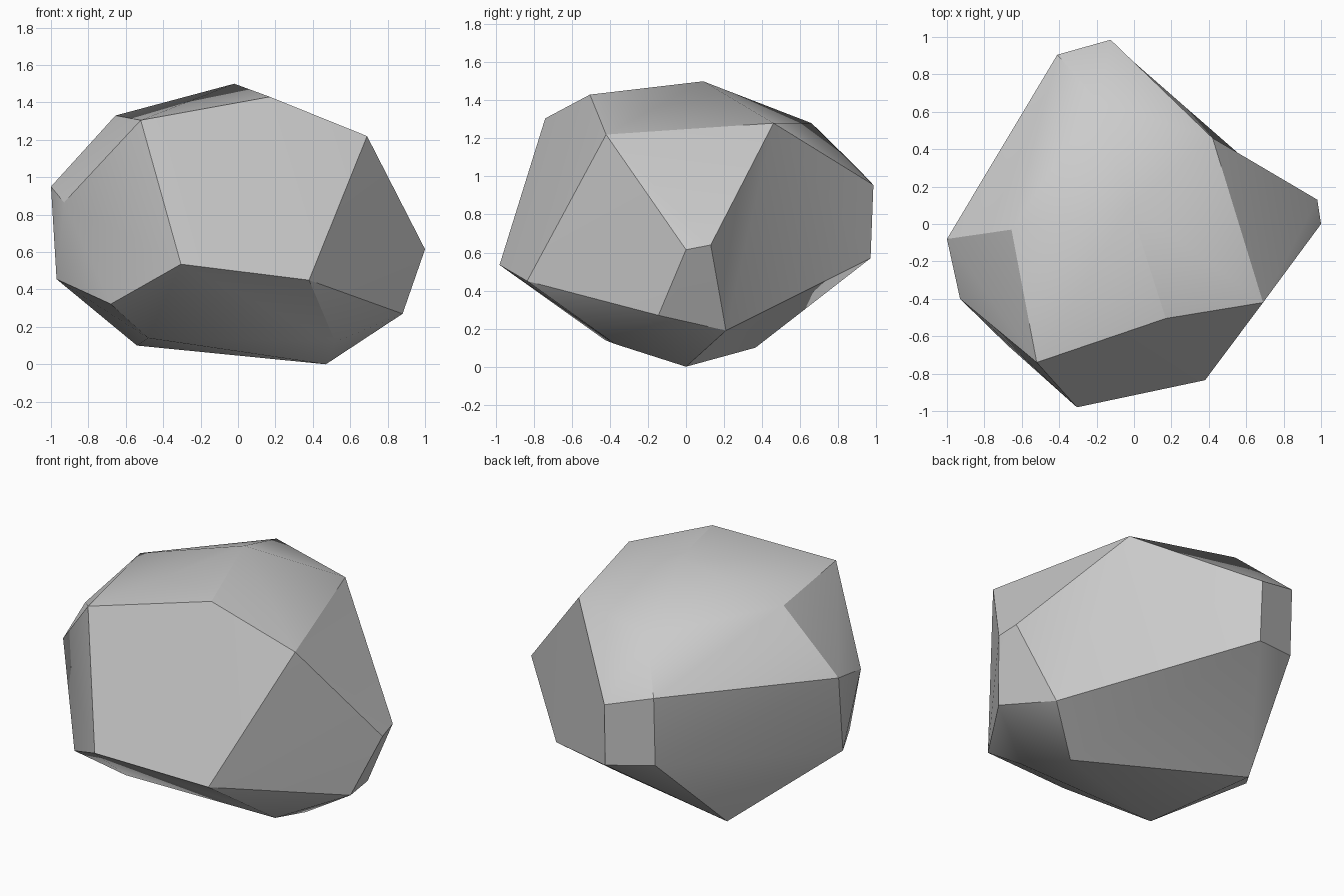
import bpy, bmesh
from math import radians

if "Cube" in bpy.data.objects:
    bpy.data.objects.remove(bpy.data.objects["Cube"])

# Corner points of the boulder, grouped by height
crown = [(-0.02, 0.09, 1.50), (0.17, -0.505, 1.43), (-0.52, -0.74, 1.305),
         (-0.655, -0.03, 1.33), (0.69, -0.42, 1.22), (-0.195, 0.66, 1.28)]
waist = [(-1.0, -0.08, 0.95), (-0.93, -0.40, 0.865), (-0.97, -0.165, 0.455),
         (-0.305, -0.98, 0.535), (0.38, -0.835, 0.45), (1.0, 0.0, 0.615),
         (-0.41, 0.905, 1.04), (-0.41, 0.89, 0.615)]
base = [(-0.68, -0.645, 0.322), (0.88, -0.145, 0.27), (0.52, -0.375, 0.12),
        (0.47, 0.0, 0.0), (-0.54, 0.365, 0.10), (-0.48, -0.426, 0.14)]
# Rim of the slightly hollow facet at the back right
hollow = [(0.42, 0.46, 1.28), (0.98, 0.13, 0.64), (0.75, 0.21, 0.19),
          (-0.12, 0.97, 0.57), (-0.125, 0.985, 0.955)]

bm = bmesh.new()
for p in crown + waist + base:
    bm.verts.new(p)
rim = [bm.verts.new(p) for p in hollow]

# Wrap the points in faceted rock faces
bmesh.ops.convex_hull(bm, input=bm.verts[:])

# Fold the back right facet inwards
bmesh.ops.delete(bm, geom=[f for f in bm.faces if all(v in rim for v in f.verts)],
                 context='FACES')
top, side, low, back_low, back_top = rim
bm.faces.new((top, side, low))
bm.faces.new((top, low, back_low, back_top))

# Merge nearly flat triangles into clean facets
bmesh.ops.dissolve_limit(bm, angle_limit=radians(1), verts=[], edges=bm.edges[:])
bmesh.ops.recalc_face_normals(bm, faces=bm.faces[:])

mesh = bpy.data.meshes.new("boulder")
bm.to_mesh(mesh)
bm.free()
boulder = bpy.data.objects.new("boulder", mesh)
bpy.context.collection.objects.link(boulder)

# Soft shading across shallow folds, crisp ridges elsewhere
bpy.context.view_layer.objects.active = boulder
boulder.select_set(True)
bpy.ops.object.shade_smooth_by_angle(angle=radians(30))
